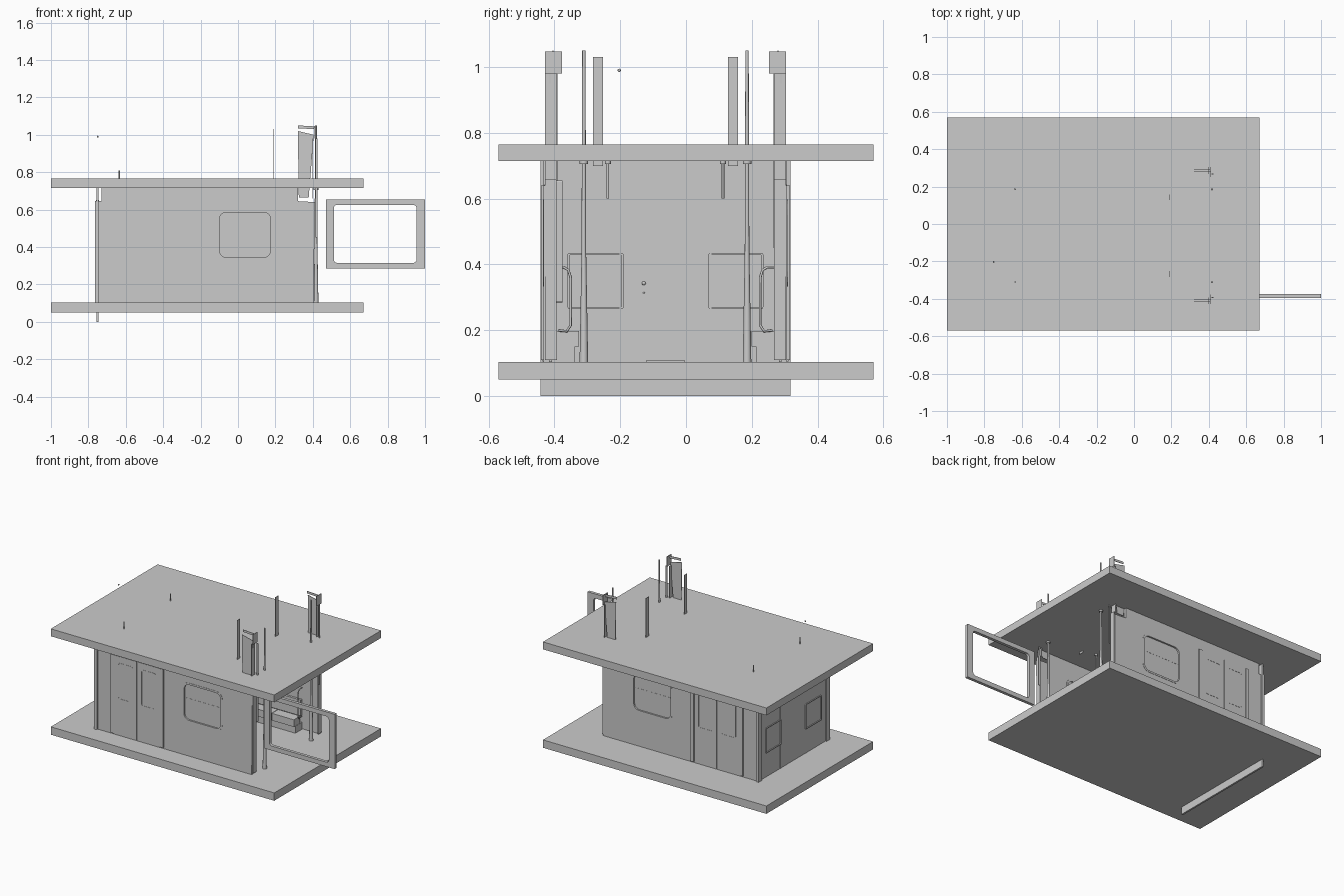
import bpy, bmesh
from math import cos, sin, pi

if "Cube" in bpy.data.objects:
    bpy.data.objects.remove(bpy.data.objects["Cube"])

YC = -0.0625  # centre line of the cabin


def obj(name, bm, smooth=False):
    bmesh.ops.recalc_face_normals(bm, faces=bm.faces)
    me = bpy.data.meshes.new(name)
    bm.to_mesh(me)
    bm.free()
    o = bpy.data.objects.new(name, me)
    bpy.context.collection.objects.link(o)
    if smooth:
        for p in me.polygons:
            p.use_smooth = len(p.vertices) == 4
    return o


def box(name, x0, x1, y0, y1, z0, z1):
    bm = bmesh.new()
    bmesh.ops.create_cube(bm, size=1)
    for v in bm.verts:
        v.co = ((x0 + x1) / 2 + v.co.x * (x1 - x0), (y0 + y1) / 2 + v.co.y * (y1 - y0),
                (z0 + z1) / 2 + v.co.z * (z1 - z0))
    return obj(name, bm)


def plate(name, pts, y0, y1):
    """Extrude an x-z outline along y."""
    bm = bmesh.new()
    f = bm.faces.new([bm.verts.new((x, y0, z)) for x, z in pts])
    if y0 != y1:
        r = bmesh.ops.extrude_face_region(bm, geom=[f])
        for v in r["geom"]:
            if isinstance(v, bmesh.types.BMVert):
                v.co.y = y1
    return obj(name, bm)


def rod(name, x, y, z0, z1, r0, r1):
    bm = bmesh.new()
    bmesh.ops.create_cone(bm, cap_ends=True, segments=12, radius1=r0, radius2=r1, depth=z1 - z0)
    bmesh.ops.translate(bm, verts=bm.verts, vec=(x, y, (z0 + z1) / 2))
    return obj(name, bm, True)


def rounded(a0, a1, b0, b1, r, n=5):
    pts = []
    for k, (a, b) in enumerate([(a1 - r, b1 - r), (a0 + r, b1 - r), (a0 + r, b0 + r), (a1 - r, b0 + r)]):
        for i in range(n):
            t = (k + i / (n - 1)) * pi / 2
            pts.append((a + r * cos(t), b + r * sin(t)))
    return pts


def ring(name, outer, inner, d0, d1, axis="y"):
    """Solid frame between two matching outlines."""
    bm = bmesh.new()
    loops = []
    for pts, d in ((outer, d0), (inner, d0), (inner, d1), (outer, d1)):
        loops.append([bm.verts.new((a, d, b) if axis == "y" else (d, a, b)) for a, b in pts])
    n = len(outer)
    for k in range(4):
        A, B = loops[k], loops[(k + 1) % 4]
        for i in range(n):
            bm.faces.new((A[i], A[(i + 1) % n], B[(i + 1) % n], B[i]))
    return obj(name, bm)


def tube(name, pts, r):
    cu = bpy.data.curves.new(name, "CURVE")
    cu.dimensions = "3D"
    cu.bevel_depth = r
    cu.bevel_resolution = 2
    s = cu.splines.new("POLY")
    s.points.add(len(pts) - 1)
    for p, c in zip(s.points, pts):
        p.co = (*c, 1)
    o = bpy.data.objects.new(name, cu)
    bpy.context.collection.objects.link(o)


# floor and roof slabs
box("floor_slab", -1, 0.67, -0.57, 0.57, 0.05, 0.103)
box("roof_slab", -1, 0.67, -0.57, 0.57, 0.715, 0.765)

# end wall reaching below the floor, with two windows and a lock
box("end_wall", -0.757, -0.745, -0.443, 0.318, 0, 0.715)
for n, a, b in (("front", -0.36, -0.19), ("back", 0.068, 0.235)):
    ring("end_window_rim_" + n, rounded(a, b, 0.265, 0.435, 0.006), rounded(a + 0.006, b - 0.006, 0.271, 0.429, 0.004),
         -0.763, -0.739, "x")
for z, r in ((0.343, 0.006), (0.314, 0.003)):
    bm = bmesh.new()
    bmesh.ops.create_uvsphere(bm, u_segments=10, v_segments=6, radius=r)
    bmesh.ops.translate(bm, verts=bm.verts, vec=(-0.743, -0.128, z))
    obj("end_door_knob", bm, True)
for y in (-0.2, 0.075):
    box("end_door_seam", -0.76, -0.742, y - 0.002, y + 0.002, 0.103, 0.65)
box("end_door_step", -0.745, -0.72, -0.12, -0.005, 0.103, 0.11)

WALL = [(-0.765, 0.10), (0.405, 0.10), (0.41, 0.64), (0.32, 0.645), (0.32, 0.72), (-0.73, 0.72), (-0.73, 0.645),
        (-0.765, 0.645)]

for side, s in (("front", -1), ("back", 1)):
    def Y(o):
        return YC + s * o

    def sbox(name, x0, x1, o0, o1, z0, z1):
        return box(name + "_" + side, x0, x1, *sorted((Y(o0), Y(o1))), z0, z1)

    # side wall with a real rounded window opening
    wall = plate("side_wall_" + side, WALL, Y(0.352), Y(0.37))
    cut = plate("window_cutter_" + side, rounded(-0.11, 0.185, 0.335, 0.595, 0.045), Y(0.3), Y(0.42))
    cut.hide_render = True
    cut.hide_viewport = True
    cut.display_type = "WIRE"
    m = wall.modifiers.new("window", "BOOLEAN")
    m.object = cut
    m.solver = "EXACT"
    ring("side_window_rim_" + side, rounded(-0.112, 0.187, 0.333, 0.597, 0.046),
         rounded(-0.10, 0.175, 0.345, 0.585, 0.038), Y(0.347), Y(0.372))
    plate("side_window_pane_" + side, rounded(-0.11, 0.185, 0.335, 0.595, 0.045), Y(0.357), Y(0.361))
    sbox("window_rail", -0.105, 0.18, 0.348, 0.362, 0.478, 0.488)

    # sliding doors, their panes and jamb posts
    for d, a, b in (("left", -0.62, -0.453), ("right", -0.447, -0.28)):
        sbox("door_" + d, a, b, 0.347, 0.374, 0.105, 0.638)
        ring("door_pane_rim_" + d + "_" + side, rounded(a + 0.03, b - 0.03, 0.35, 0.595, 0.01),
             rounded(a + 0.034, b - 0.034, 0.354, 0.591, 0.008), Y(0.344), Y(0.3755))
    sbox("door_jamb_left", -0.645, -0.62, 0.335, 0.378, 0.11, 0.64)
    sbox("door_jamb_right", -0.277, -0.252, 0.335, 0.378, 0.11, 0.64)
    sbox("corner_post", -0.765, -0.745, 0.345, 0.38, 0.103, 0.645)

    # bench under the window with its cushion and arm rail
    sbox("bench_base", -0.22, 0.28, 0.275, 0.347, 0.103, 0.15)
    for i in range(3):
        sbox("bench_cushion", -0.22 + i * 0.167, -0.056 + i * 0.167, 0.262, 0.33, 0.15, 0.198)
    sbox("bench_back", -0.22, 0.28, 0.332, 0.347, 0.198, 0.305)
    tube("bench_arm_rail_" + side, [(0.29, Y(o), z) for o, z in
         ((0.325, 0.2), (0.30, 0.197), (0.288, 0.215), (0.288, 0.36), (0.295, 0.383), (0.31, 0.392), (0.33, 0.392))],
         0.004)

    # tapering open-end pole, inner pole and ceiling hanger
    rod("end_pole_low_" + side, 0.417, Y(0.248), 0.103, 0.44, 0.013, 0.007)
    rod("end_pole_high_" + side, 0.417, Y(0.248), 0.44, 1.05, 0.007, 0.005)
    rod("door_pole_" + side, -0.635, Y(0.248), 0.103, 0.81, 0.005, 0.004)
    rod("ceiling_hanger_" + side, 0.1, Y(0.175), 0.6, 0.71, 0.004, 0.004)
    rod("hanger_cap_" + side, 0.1, Y(0.175), 0.706, 0.716, 0.009, 0.009)
    rod("pole_cap_" + side, 0.417, Y(0.248), 0.706, 0.716, 0.013, 0.013)

    # upright trim at the open end and sheets standing through the roof
    sbox("end_trim", 0.408, 0.412, 0.33, 0.366, 0.11, 0.66)
    sbox("end_trim_upper", 0.415, 0.425, 0.328, 0.332, 0.45, 0.98)
    plate("raised_panel_" + side, [(0.325, 0.665), (0.378, 0.665), (0.405, 1.0), (0.32, 1.02)], Y(0.35), Y(0.353))
    sbox("raised_panel_edge", 0.398, 0.401, 0.33, 0.366, 0.66, 0.98)
    plate("raised_flag_" + side, [(0.32, 1.05), (0.41, 1.045), (0.405, 1.03), (0.32, 1.035)], Y(0.34), Y(0.343))
    sbox("raised_flag_end", 0.408, 0.411, 0.315, 0.366, 0.98, 1.048)
    sbox("raised_strip", 0.189, 0.192, 0.19, 0.22, 0.70, 1.03)

# detached window frame beyond the open end
ring("loose_window_frame", rounded(0.47, 1.0, 0.285, 0.655, 0.004), rounded(0.512, 0.955, 0.315, 0.625, 0.018),
     -0.395, -0.375)

# small bead hovering above the roof
bm = bmesh.new()
bmesh.ops.create_uvsphere(bm, u_segments=8, v_segments=6, radius=0.005)
bmesh.ops.translate(bm, verts=bm.verts, vec=(-0.75, -0.203, 0.99))
obj("roof_bead", bm, True)
